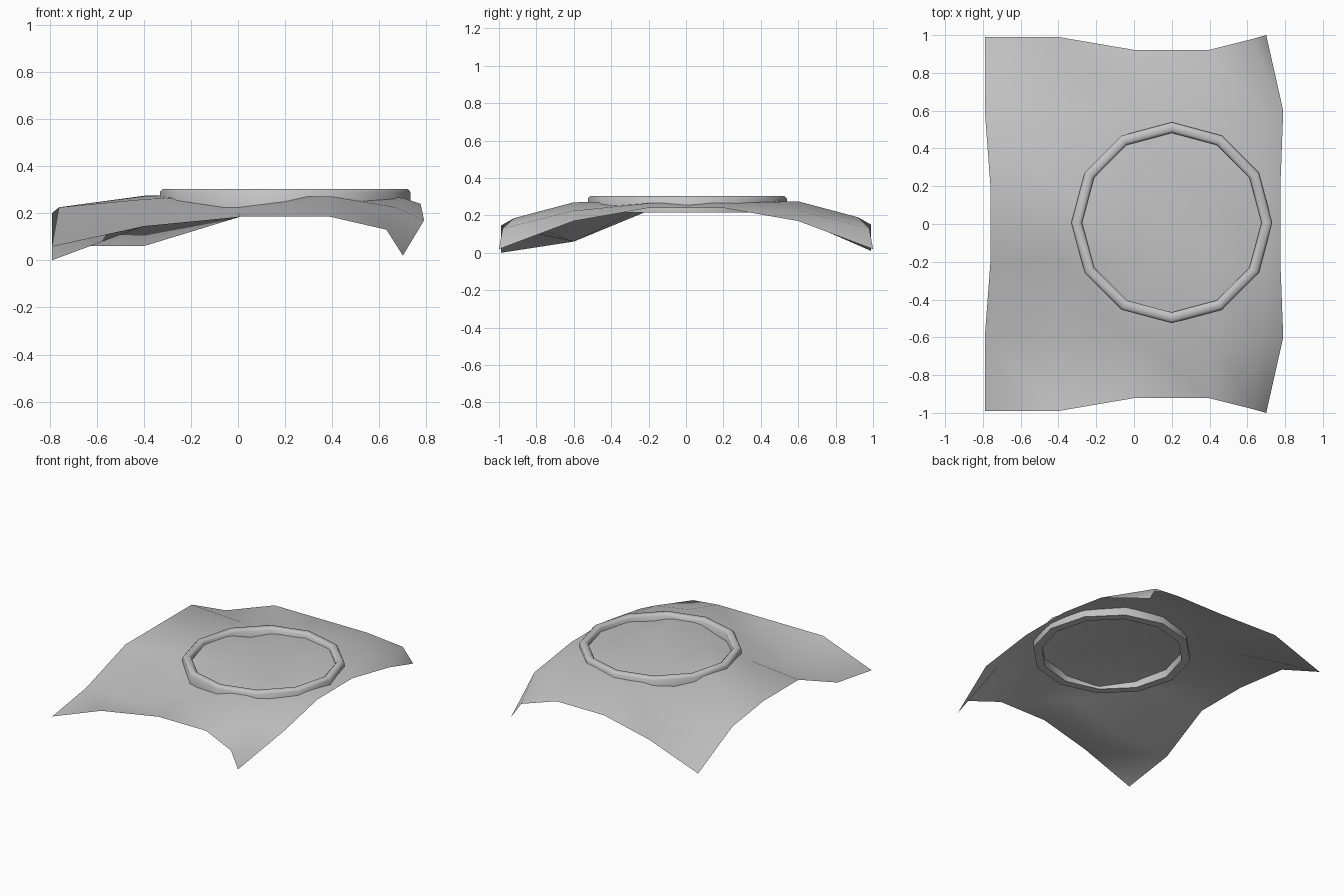
import bpy, bmesh, math

if "Cube" in bpy.data.objects:
    bpy.data.objects.remove(bpy.data.objects["Cube"])

gray = bpy.data.materials.new("plain_gray")
gray.diffuse_color = (0.55, 0.55, 0.55, 1)
gray.use_nodes = True
gray.node_tree.nodes["Principled BSDF"].inputs["Base Color"].default_value = gray.diffuse_color


def finish(bm, name, angle):
    me = bpy.data.meshes.new(name)
    bm.to_mesh(me)
    bm.free()
    ob = bpy.data.objects.new(name, me)
    bpy.context.collection.objects.link(ob)
    me.materials.append(gray)
    bpy.context.view_layer.objects.active = ob
    ob.select_set(True)
    bpy.ops.object.shade_smooth_by_angle(angle=math.radians(angle))
    ob.select_set(False)
    return ob


# draped sheet: rows run front to back, each with six points across
edge_x = (-0.79, -0.40, 0.01, 0.39, 0.63, 0.70)
side_x = (-0.79, -0.40, 0.00, 0.40, 0.67, 0.79)
mid_x = (-0.76, -0.39, 0.00, 0.40, 0.70, 0.775)
edge_y = (0.99, 0.99, 0.92, 0.92, 0.98, 1.00)
row_x = (edge_x, side_x, mid_x, mid_x, side_x, edge_x)
row_y = ([-y for y in edge_y], [-0.6] * 6, [-0.2] * 6,
         [0.2] * 6, [0.6] * 6, edge_y)
heights = (
    (0.00, 0.145, 0.185, 0.185, 0.13, 0.02),
    (0.06, 0.06, 0.20, 0.27, 0.225, 0.17),
    (0.225, 0.26, 0.275, 0.275, 0.265, 0.24),
    (0.225, 0.275, 0.275, 0.275, 0.265, 0.24),
    (0.20, 0.18, 0.26, 0.275, 0.225, 0.17),
    (0.01, 0.15, 0.19, 0.19, 0.13, 0.02),
)
bm = bmesh.new()
grid = [[bm.verts.new(p) for p in zip(xs, ys, zs)]
        for xs, ys, zs in zip(row_x, row_y, heights)]
for j in range(5):
    for i in range(5):
        a, b = grid[j][i], grid[j][i + 1]
        c, d = grid[j + 1][i + 1], grid[j + 1][i]
        bm.faces.new((a, b, d))
        bm.faces.new((b, c, d))
finish(bm, "draped_sheet", 60)

# twelve-sided ring with a softly rounded top, pressed through the sheet
profile = ((0.532, 0.215), (0.532, 0.290), (0.520, 0.303),
           (0.488, 0.303), (0.475, 0.290), (0.475, 0.215))
sides = 12
bm = bmesh.new()
loops = []
for k in range(sides):
    t = 2 * math.pi * k / sides
    loops.append([bm.verts.new((0.2 + r * math.cos(t), 0.007 + r * math.sin(t), z))
                  for r, z in profile])
for k in range(sides):
    p, q = loops[k], loops[(k + 1) % sides]
    for i in range(len(profile)):
        n = (i + 1) % len(profile)
        bm.faces.new((p[i], q[i], q[n], p[n]))
bmesh.ops.recalc_face_normals(bm, faces=bm.faces)
finish(bm, "ring", 55)
